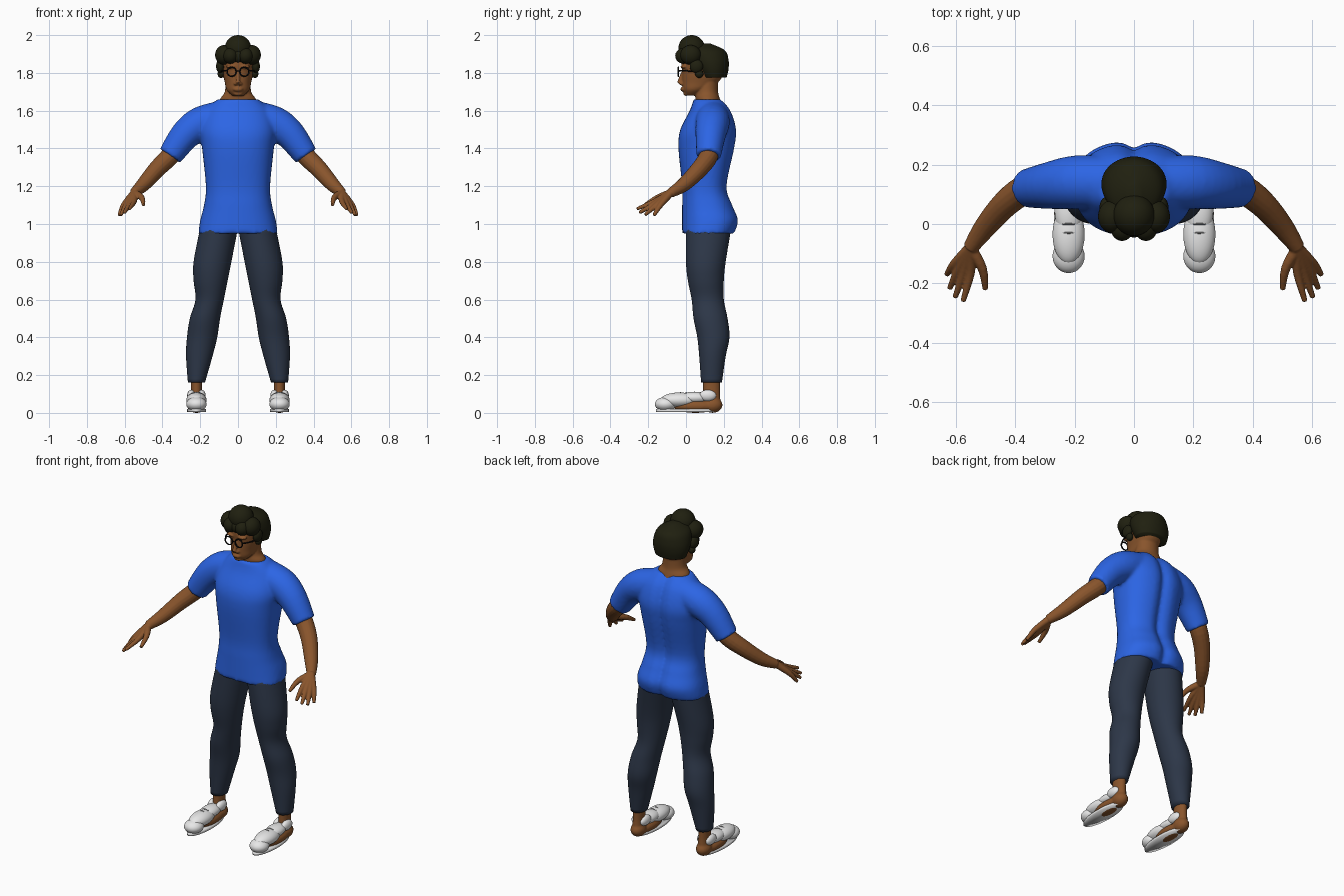
import bpy, bmesh, math
from mathutils import Vector, Matrix

cube = bpy.data.objects.get("Cube")
if cube:
    bpy.data.objects.remove(cube, do_unlink=True)


def material(name, red, green, blue):
    mat = bpy.data.materials.new(name)
    mat.use_nodes = True
    colour = (red, green, blue, 1)
    mat.diffuse_color = colour
    shader = next(node for node in mat.node_tree.nodes if node.type == "BSDF_PRINCIPLED")
    shader.inputs["Base Color"].default_value = colour
    shader.inputs["Roughness"].default_value = .8
    return mat


SKIN = material("brown skin", .25, .09, .025)
BLUE = material("blue shirt", .025, .13, .78)
NAVY = material("slate trousers", .026, .038, .065)
HAIR = material("dark hair", .014, .014, .005)
WHITE = material("white shoe", .8, .8, .8)
BLACK = material("black frame", .004, .004, .004)
GREY = material("grey lace", .3, .3, .3)


def spline(keys, steps):
    """Catmull-Rom interpolation through tuples of any length."""
    points = []
    last = len(keys) - 1
    for i in range(last):
        before, start, end, after = (keys[min(max(i + k, 0), last)] for k in (-1, 0, 1, 2))
        for step in range(steps):
            t = step / steps
            points.append([
                b + t / 2 * (c - a + t * (2 * a - 5 * b + 4 * c - d + t * (3 * (b - c) + d - a)))
                for a, b, c, d in zip(before, start, end, after)])
    return points + [list(keys[last])]


def circle(count):
    angles = [math.tau * i / count for i in range(count)]
    return [(math.cos(angle), math.sin(angle)) for angle in angles]


def bridge(bm, rings):
    """Join rings of points into a closed body."""
    rows = [[bm.verts.new(point) for point in ring] for ring in rings]
    for lower, upper in zip(rows, rows[1:]):
        for i in range(len(lower)):
            bm.faces.new((lower[i - 1], lower[i], upper[i], upper[i - 1]))
    bm.faces.new(rows[0])
    bm.faces.new(rows[-1])


def loft(bm, keys, squareness=1, cleft=0):
    """Level sections: height, centre x, half width, front y, back y."""
    rings = []
    for z, centre, half, front, back in spline(keys, steps=5):
        ring = []
        for c, s in circle(48):
            x = half * math.copysign(abs(c) ** squareness, c)
            y = (front + back + (back - front) * math.copysign(abs(s) ** squareness, s)) / 2
            groove = cleft * math.exp(-(x / .03) ** 2) if s > 0 else 0
            ring.append((centre + x, y - groove, z))
        rings.append(ring)
    bridge(bm, rings)


def tube(bm, points, radii, sides=16, steps=4):
    """Round limb along a path with a radius at each point."""
    path = spline([(*point, radius) for point, radius in zip(points, radii)], steps)
    rings = []
    for i, (x, y, z, radius) in enumerate(path):
        behind, ahead = path[max(i - 1, 0)], path[min(i + 1, len(path) - 1)]
        along = Vector(ahead[:3]) - Vector(behind[:3])
        u = along.cross(Vector((0, 1, 0))).normalized()
        v = along.cross(u).normalized()
        rings.append([Vector((x, y, z)) + radius * (c * u + s * v) for c, s in circle(sides)])
    bridge(bm, rings)


def ball(bm, centre, radii):
    placement = Matrix.Translation(centre) @ Matrix.Diagonal((*radii, 1))
    bmesh.ops.create_uvsphere(bm, u_segments=28, v_segments=18, radius=1, matrix=placement)


def part(name, mat, build, voxel=0, relax=3, mirror=False):
    """Make an object; optionally fuse its volumes and mirror it across x."""
    bm = bmesh.new()
    build(bm)
    bmesh.ops.recalc_face_normals(bm, faces=bm.faces)
    for face in bm.faces:
        face.smooth = True
    mesh = bpy.data.meshes.new(name)
    bm.to_mesh(mesh)
    bm.free()
    mesh.materials.append(mat)
    ob = bpy.data.objects.new(name, mesh)
    bpy.context.collection.objects.link(ob)
    if voxel:
        fuse = ob.modifiers.new("fuse", "REMESH")
        fuse.mode, fuse.voxel_size, fuse.use_smooth_shade = "VOXEL", voxel, True
        smooth = ob.modifiers.new("relax", "SMOOTH")
        smooth.factor, smooth.iterations = .5, relax
    if mirror:
        ob.modifiers.new("mirror", "MIRROR").use_mirror_merge = False


# Shirt: torso with two short sleeves
def build_shirt(bm):
    loft(bm, [(.95, 0, .21, -.02, .26), (1.02, 0, .2, -.02, .28), (1.1, 0, .18, -.02, .25),
              (1.2, 0, .17, -.02, .22), (1.4, 0, .19, -.04, .26), (1.5, 0, .2, -.03, .27),
              (1.6, 0, .17, .02, .24), (1.66, 0, .11, .04, .19)], squareness=.85, cleft=.025)
    for side in (-1, 1):
        shoulder, upper = Vector((side * .1, .14, 1.56)), Vector((side * .2, .14, 1.53))
        outer, cuff = Vector((side * .28, .13, 1.47)), Vector((side * .36, .12, 1.36))
        tube(bm, [shoulder, upper, outer, cuff], [.09, .09, .08, .065], sides=28)


part("shirt", BLUE, build_shirt, voxel=.01, relax=5)


# Trouser leg
def build_leg(bm):
    loft(bm, [(.16, .22, .045, .08, .19), (.3, .205, .07, .07, .21), (.4, .19, .08, .06, .23),
              (.5, .175, .08, .04, .22), (.6, .15, .075, .03, .2), (.7, .145, .09, .01, .2),
              (.8, .135, .1, 0, .21), (.98, .1, .1, 0, .24)])


part("trouser_leg", NAVY, build_leg, mirror=True)


# Arm with palm, four fanned fingers and thumb
def build_arm(bm):
    shoulder, cuff, elbow = (.3, .13, 1.44), (.36, .12, 1.36), (.43, .07, 1.29)
    forearm, wrist = (.5, -.01, 1.21), Vector((.55, -.08, 1.165))
    tube(bm, [shoulder, cuff, elbow, forearm, wrist], [.05, .05, .046, .038, .026])
    first_knuckle, last_knuckle = Vector((.55, -.165, 1.12)), Vector((.605, -.135, 1.1))
    first_tip, last_tip = Vector((.575, -.26, 1.08)), Vector((.63, -.17, 1.045))
    for finger in range(4):
        t = finger / 3
        reach = Vector((.01, -.02, -.01)) * math.sin(math.pi * t)
        knuckle = first_knuckle.lerp(last_knuckle, t) + reach / 2
        tip = first_tip.lerp(last_tip, t) + reach
        tube(bm, [wrist, knuckle, tip], [.02, .015, .009])
    tube(bm, [wrist, (.51, -.15, 1.14), (.5, -.22, 1.1)], [.02, .016, .009])


part("arm_and_hand", SKIN, build_arm, voxel=.004, mirror=True)


# Head and neck with nose, lips, chin and brow
def build_head(bm):
    loft(bm, [(1.68, 0, .03, 0, .06), (1.71, 0, .06, -.015, .11), (1.75, 0, .07, -.02, .17),
              (1.8, 0, .08, -.02, .2), (1.87, 0, .08, -.02, .2), (1.93, 0, .04, .04, .14)],
         squareness=.9)
    loft(bm, [(1.59, 0, .11, .06, .2), (1.66, 0, .095, .05, .18), (1.7, 0, .07, .05, .17),
              (1.78, 0, .065, .06, .17)])
    tube(bm, [(0, -.02, 1.8), (0, -.03, 1.765), (0, -.035, 1.745)], [.008, .011, .014])
    lips, chin = (0, -.012, 1.713), (0, 0, 1.69)
    ball(bm, lips, (.027, .018, .013))
    ball(bm, chin, (.024, .014, .012))
    for side in (-1, 1):
        nostril, brow = (side * .012, -.024, 1.743), (side * .035, -.012, 1.832)
        ball(bm, nostril, (.011, .012, .009))
        ball(bm, brow, (.03, .018, .009))


part("head_and_neck", SKIN, build_head, voxel=.005)


# Hair: cap and rounded puffs
def build_hair(bm):
    loft(bm, [(1.775, 0, .095, .08, .215), (1.82, 0, .108, .055, .225), (1.87, 0, .107, .03, .225),
              (1.92, 0, .085, .02, .205), (1.955, 0, .02, .07, .13)])
    top_knot, fringe = (0, .03, 1.93), (0, 0, 1.89)
    ball(bm, top_knot, (.07, .07, .07))
    ball(bm, fringe, (.04, .045, .04))
    for side in (-1, 1):
        temple, front = (side * .074, .025, 1.895), (side * .04, -.01, 1.89)
        sideburn, lock = (side * .094, .055, 1.835), (side * .09, .07, 1.795)
        ball(bm, temple, (.047, .055, .052))
        ball(bm, front, (.04, .047, .042))
        ball(bm, sideburn, (.022, .035, .036))
        ball(bm, lock, (.018, .022, .022))


part("hair", HAIR, build_hair)


# Glasses: round rim, half bridge and temple, mirrored
def build_glasses(bm):
    rim = [(.034 + .024 * c, -.04, 1.806 + .024 * s) for c, s in circle(24)]
    rim.append(rim[0])
    tube(bm, rim, [.004] * len(rim), sides=8, steps=1)
    tube(bm, [(0, -.042, 1.81), (.012, -.04, 1.808)], [.003, .003], sides=8)
    tube(bm, [(.057, -.037, 1.81), (.083, .01, 1.81), (.09, .09, 1.805)], [.004] * 3, sides=8)


part("glasses", BLACK, build_glasses, mirror=True)


# Bare ankle and heel
def build_foot(bm):
    loft(bm, [(.03, .22, .036, .085, .185), (.1, .22, .03, .09, .18), (.2, .22, .03, .09, .18)])
    heel, arch = (.22, .14, .042), (.22, .05, .036)
    ball(bm, heel, (.041, .053, .042))
    ball(bm, arch, (.048, .12, .036))


part("ankle_and_heel", SKIN, build_foot, voxel=.006, mirror=True)


# Shoe: toe cap, upper, tongue, collar and thin sole
def build_shoe(bm):
    toe, upper, tongue = (.22, -.108, .046), (.22, -.035, .068), (.22, .045, .08)
    ball(bm, toe, (.054, .057, .038))
    ball(bm, upper, (.054, .1, .04))
    ball(bm, tongue, (.047, .085, .032))
    for side in (-1, 1):
        collar = (.22 + side * .027, .115, .092)
        ball(bm, collar, (.022, .045, .03))
    bridge(bm, [[(.22 + .05 * c, .16 * s, z) for c, s in circle(32)] for z in (.005, .02)])


part("shoe", WHITE, build_shoe, mirror=True)


# Laces lying across the upper
def build_laces(bm):
    for y in (-.03, 0, .03):
        ends = [(.22 + offset, y, .108 - 15 * offset ** 2) for offset in (-.02, 0, .02)]
        tube(bm, ends, [.003] * len(ends), sides=8)


part("laces", GREY, build_laces, mirror=True)
